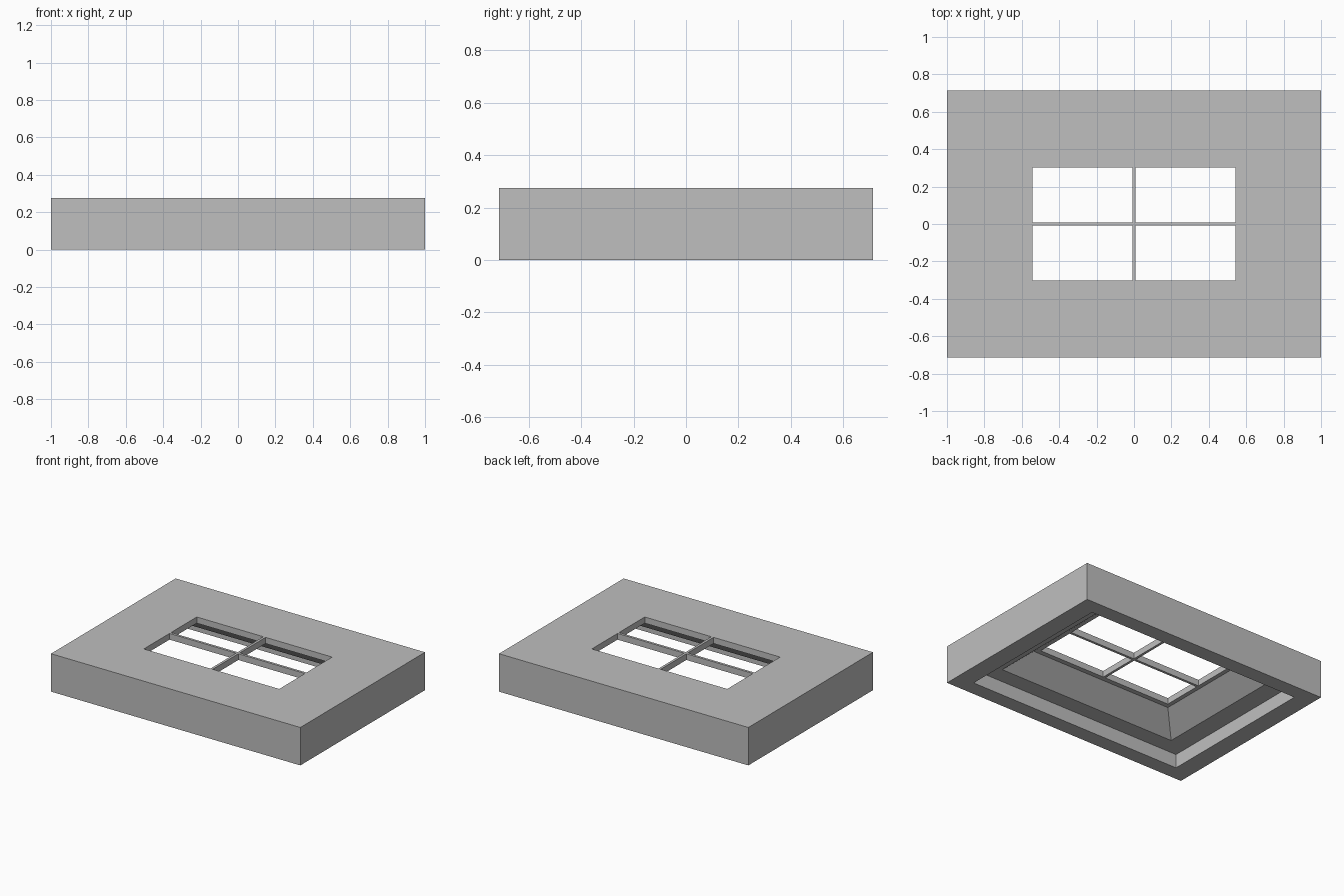
import bpy
import bmesh

cube = bpy.data.objects.get("Cube")
if cube:
    bpy.data.objects.remove(cube, do_unlink=True)

# One plain grey for the whole panel
grey = bpy.data.materials.new("plain_grey")
grey.use_nodes = True
colour = (0.52, 0.52, 0.52, 1.0)
grey.diffuse_color = colour
grey.node_tree.nodes["Principled BSDF"].inputs["Base Color"].default_value = colour

HEIGHT = 0.275
PANE_X, PANE_Y = 0.543, 0.303
SILL = 0.23


def finish(bm, name):
    bmesh.ops.recalc_face_normals(bm, faces=bm.faces)
    mesh = bpy.data.meshes.new(name)
    bm.to_mesh(mesh)
    bm.free()
    mesh.materials.append(grey)
    obj = bpy.data.objects.new(name, mesh)
    bpy.context.scene.collection.objects.link(obj)
    return obj


def rectangular_ring(name, profile):
    """Closed ring swept through (half width, half depth, height) rectangles."""
    bm = bmesh.new()
    corners = [(-1, -1), (1, -1), (1, 1), (-1, 1)]
    loops = [[bm.verts.new((sx * x, sy * y, z)) for sx, sy in corners]
             for x, y, z in profile]
    for i, low in enumerate(loops):
        high = loops[(i + 1) % len(loops)]
        for j in range(4):
            k = (j + 1) % 4
            bm.faces.new((low[j], low[k], high[k], high[j]))
    return finish(bm, name)


def box(name, x0, x1, y0, y1, z0, z1):
    bm = bmesh.new()
    bmesh.ops.create_cube(bm, size=1)
    for v in bm.verts:
        v.co = (x1 if v.co.x > 0 else x0,
                y1 if v.co.y > 0 else y0,
                z1 if v.co.z > 0 else z0)
    return finish(bm, name)


# Panel: outer walls, stepped recess below, splayed reveal up to the opening
rectangular_ring("window_panel", [
    (1.0, 0.714, 0.0),
    (1.0, 0.714, HEIGHT),
    (PANE_X, PANE_Y, HEIGHT),
    (PANE_X, PANE_Y, SILL),
    (0.573, 0.338, SILL),
    (0.722, 0.482, 0.1),
    (0.865, 0.603, 0.1),
    (0.865, 0.603, 0.0),
])

# Crossed glazing bars, the long one split around the short one
BAR = 0.009
box("cross_bar_short", -BAR, BAR, -PANE_Y, PANE_Y, SILL, HEIGHT)
for side, x0, x1 in (("right", -PANE_X, -BAR), ("left", BAR, PANE_X)):
    box("cross_bar_" + side, x0, x1, -BAR, BAR, SILL, HEIGHT)
